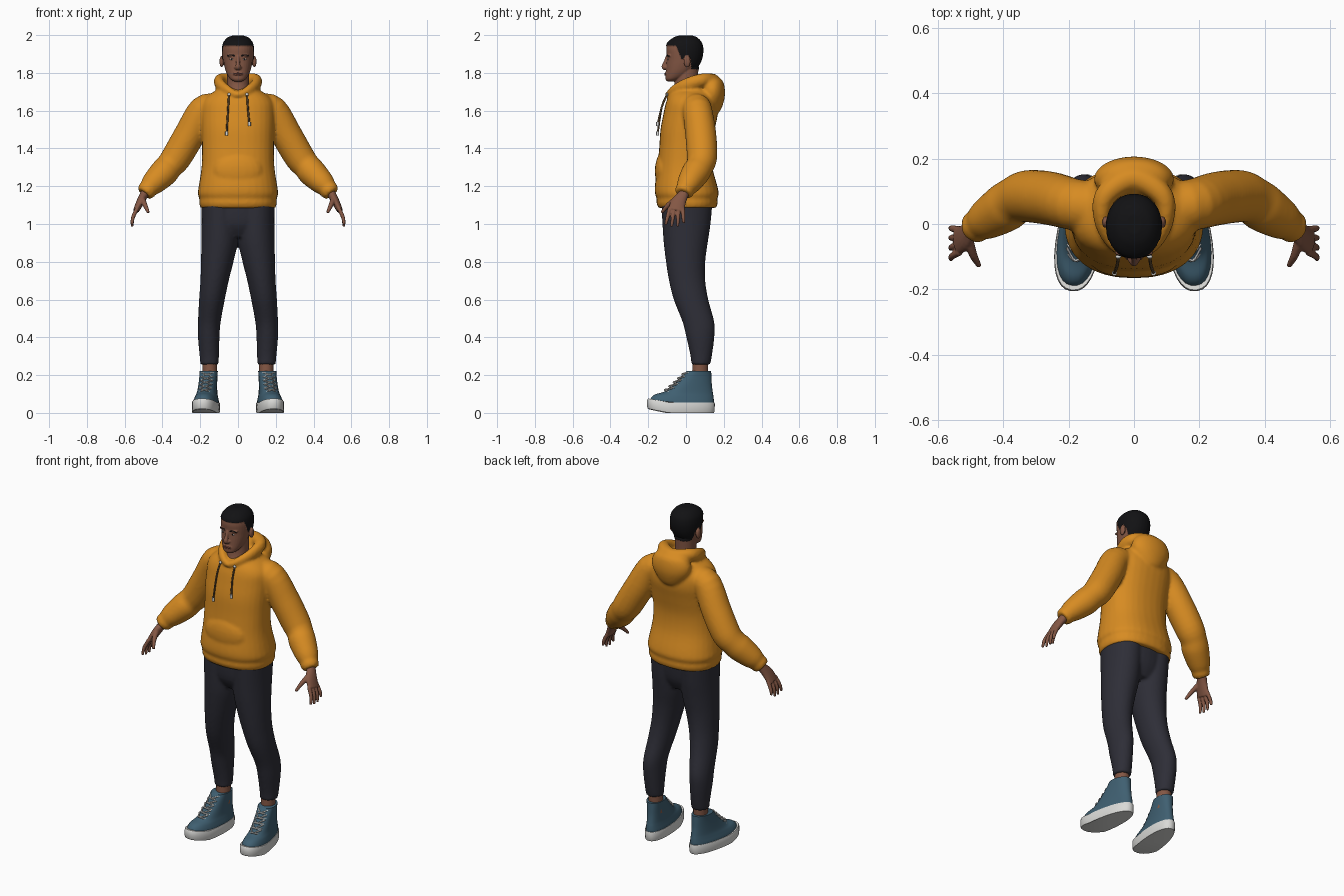
import bpy, bmesh, math
from mathutils import Vector, Matrix
from mathutils.bvhtree import BVHTree

cube = bpy.data.objects.get("Cube")
if cube:
    bpy.data.objects.remove(cube)


def material(name, r, g, b):
    m = bpy.data.materials.new(name)
    m.use_nodes = True
    m.diffuse_color = (r, g, b, 1)
    m.node_tree.nodes["Principled BSDF"].inputs["Base Color"].default_value = (r, g, b, 1)
    return m


ORANGE = material("orange fleece", .68, .26, .016)
CHARCOAL = material("charcoal cloth", .027, .027, .038)
SKIN = material("brown skin", .23, .095, .058)
BLACK = material("black hair", .006, .006, .007)
WHITE = material("white rubber", .7, .7, .68)
TEAL = material("teal canvas", .05, .115, .165)
GREY = material("grey sole", .3, .3, .3)
CORD = material("brown cord", .12, .07, .03)
LIP = material("lip", .2, .065, .045)


def spline(rows, steps, closed=False):
    """Smoothly resample rows of numbers (Catmull-Rom)."""
    n, out = len(rows), []
    pick = lambda i: Vector(rows[i % n] if closed else rows[max(0, min(n - 1, i))])
    for i in range(n if closed else n - 1):
        a, b, c, d = (pick(i + k) for k in (-1, 0, 1, 2))
        for s in range(steps):
            t = s / steps
            out.append(b + (c - a) * (t / 2) + (a * 2 - b * 5 + c * 4 - d) * (t * t / 2)
                       + (b * 3 - a - c * 3 + d) * (t ** 3 / 2))
    return out if closed else out + [pick(n - 1)]


def to_mesh(bm):
    bmesh.ops.recalc_face_normals(bm, faces=bm.faces)
    mesh = bpy.data.meshes.new("piece")
    bm.to_mesh(mesh)
    bm.free()
    return mesh


def skin_rings(rings, closed=False):
    bm = bmesh.new()
    loops = [[bm.verts.new(p) for p in ring] for ring in rings]
    n = len(loops[0])
    pairs = list(zip(loops, loops[1:])) + ([(loops[-1], loops[0])] if closed else [])
    for lo, hi in pairs:
        for i in range(n):
            j = (i + 1) % n
            bm.faces.new((lo[i], lo[j], hi[j], hi[i]))
    if not closed:
        bm.faces.new(loops[0])
        bm.faces.new(loops[-1])
    return to_mesh(bm)


def loft(rows, n=32, steps=4, power=2, taper=0):
    """Stack level rings; each row is z, centre x, half width, front y, back y."""
    rings = []
    for z, cx, rx, yf, yb in spline([Vector(r) for r in rows], steps):
        ring = []
        for i in range(n):
            a = math.tau * i / n
            c, s = (math.copysign(abs(f) ** (2 / power), f) for f in (math.cos(a), math.sin(a)))
            ring.append((cx + rx * c * (1 - taper * s), (yf + yb) / 2 + (yb - yf) / 2 * s, z))
        rings.append(ring)
    return skin_rings(rings)


def tube(rows, n=16, steps=4, closed=False, ref=(0, 1, 0)):
    """Sweep an ellipse along a path; each row is x, y, z, radius along ref, other radius."""
    pts, rings = spline(rows, steps, closed), []
    for i, p in enumerate(pts):
        after = pts[(i + 1) % len(pts)] if closed else pts[min(i + 1, len(pts) - 1)]
        before = pts[i - 1] if closed else pts[max(i - 1, 0)]
        t = (Vector(after[:3]) - Vector(before[:3])).normalized()
        u = Vector(ref)
        u = (u - t * u.dot(t)).normalized()
        v = t.cross(u)
        rings.append([Vector(p[:3]) + u * (p[3] * math.cos(a)) + v * (p[4] * math.sin(a))
                      for a in (math.tau * k / n for k in range(n))])
    return skin_rings(rings, closed)


def ball(centre, radii):
    bm = bmesh.new()
    bmesh.ops.create_uvsphere(bm, u_segments=20, v_segments=12, radius=1)
    bmesh.ops.transform(bm, verts=bm.verts,
                        matrix=Matrix.Translation(centre) @ Matrix.Diagonal((*radii, 1)))
    return to_mesh(bm)


def part(name, meshes, mats, mirror=False, voxel=0, relax=4):
    """Join pieces into an object, optionally mirrored and fused into one skin."""
    bm = bmesh.new()
    for m in meshes:
        bm.from_mesh(m)
    if mirror:
        copy = bmesh.ops.duplicate(bm, geom=bm.verts[:] + bm.edges[:] + bm.faces[:])["geom"]
        for v in copy:
            if isinstance(v, bmesh.types.BMVert):
                v.co.x *= -1
    obj = bpy.data.objects.new(name, to_mesh(bm))
    bpy.context.scene.collection.objects.link(obj)
    if voxel:
        fuse = obj.modifiers.new("fuse", "REMESH")
        fuse.mode, fuse.voxel_size = "VOXEL", voxel
        soft = obj.modifiers.new("soften", "SMOOTH")
        soft.factor, soft.iterations = .5, relax
        fused = bpy.data.meshes.new_from_object(
            obj.evaluated_get(bpy.context.evaluated_depsgraph_get()))
        obj.modifiers.clear()
        obj.data = fused
    obj.data.materials.clear()
    for m in mats:
        obj.data.materials.append(m)
    obj.data.shade_smooth()
    obj.data.set_sharp_from_angle(angle=math.radians(50))
    return obj


# Hoodie: body, sleeves, hood rim, hanging hood and front pocket
body = loft([(z, 0, rx, f, b) for z, rx, f, b in (
    (1.085, .198, -.145, .16), (1.11, .206, -.156, .168), (1.135, .205, -.155, .166),
    (1.16, .213, -.164, .173), (1.2, .208, -.165, .166), (1.3, .193, -.152, .14),
    (1.4, .19, -.142, .135), (1.5, .193, -.135, .152), (1.58, .195, -.12, .168),
    (1.64, .19, -.107, .165), (1.68, .16, -.092, .15), (1.71, .11, -.07, .13),
    (1.725, .07, -.04, .11))], power=2.3)
sleeve = tube([(x, y, z, r, r) for x, y, z, r in (
    (.12, .05, 1.61, .08), (.185, .06, 1.6, .079), (.255, .078, 1.475, .082),
    (.325, .085, 1.355, .08), (.365, .072, 1.305, .073), (.395, .05, 1.27, .075),
    (.45, .015, 1.215, .063), (.475, -.002, 1.187, .05), (.483, -.007, 1.177, .051),
    (.497, -.014, 1.16, .043))], n=28)
rim_half = [(.06, -.06, 1.712, .025, .022), (.096, .01, 1.74, .035, .026),
            (.085, .09, 1.762, .036, .034)]
rim = tube([(0, -.09, 1.685, .018, .02)] + rim_half + [(0, .14, 1.758, .038, .04)]
           + [(-r[0], *r[1:]) for r in reversed(rim_half)], closed=True, steps=6, ref=(0, 0, 1))
pouch = loft([(z, 0, rx, f, b) for z, rx, f, b in (
    (1.575, .025, .1, .15), (1.6, .07, .08, .182), (1.66, .112, .07, .203),
    (1.71, .122, .07, .206), (1.755, .1, .085, .196), (1.78, .06, .11, .17))])
pocket = ball((0, -.12, 1.28), (.13, .045, .1))
flipped = sleeve.copy()
flipped.transform(Matrix.Diagonal((-1, 1, 1, 1)))
flipped.flip_normals()
part("hoodie", [body, sleeve, flipped, rim, pouch, pocket], [ORANGE], voxel=.009, relax=3)

# Drawstrings with pale tips
for side, end, name in ((1, 1.53, "left"), (-1, 1.48, "right")):
    path = [(side * .048, -.1, 1.685), (side * .052, -.128, 1.62), (side * .06, -.15, end)]
    x, y, z = path[-1]
    part(name + "_drawstring", [tube([(*p, .005, .005) for p in path], n=8)], [CORD])
    part(name + "_drawstring_tip", [tube([(x, y, z + .01, .008, .008), (x, y, z - .012, .008, .008)],
                                         n=8, steps=1),
                                    ball(path[0], (.009, .006, .009))], [WHITE])

# Trousers: two legs fused at the hips
leg = loft([(.255, .151, .048, .028, .128), (.3, .152, .051, .024, .137), (.4, .155, .057, .002, .15),
            (.48, .152, .06, -.018, .15), (.6, .138, .068, -.065, .118), (.7, .124, .075, -.09, .102),
            (.8, .11, .086, -.106, .102), (.9, .098, .096, -.118, .115),
            (1, .095, .098, -.125, .13), (1.11, .095, .1, -.13, .14)])
hips = loft([(.93, 0, .12, -.08, .09), (1, 0, .185, -.12, .125), (1.11, 0, .195, -.13, .14)])
mirrored_leg = leg.copy()
mirrored_leg.transform(Matrix.Diagonal((-1, 1, 1, 1)))
mirrored_leg.flip_normals()
part("trousers", [leg, mirrored_leg, hips], [CHARCOAL], voxel=.009, relax=3)
part("ankles", [loft([(.15, .148, .038, .03, .115), (.27, .15, .039, .035, .118)])], [SKIN], mirror=True)

# High-top shoes, built facing forward then turned out
turn = Matrix.Translation((.163, 0, 0)) @ Matrix.Rotation(math.radians(8), 4, "Z")


def shoe_piece(mesh, rule=None):
    for v in mesh.vertices:
        v.co.z += .2 * max(0, -.1 - v.co.y)
    for f in mesh.polygons:
        f.material_index = int(bool(rule and rule(f)))
    mesh.transform(turn)
    return mesh


upper = loft([(z, 0, rx, f, b) for z, rx, f, b in (
    (.03, .064, -.195, .148), (.06, .062, -.188, .149), (.085, .056, -.165, .147),
    (.11, .05, -.115, .143), (.15, .047, -.065, .138), (.19, .046, -.025, .136),
    (.222, .047, .004, .134))], power=2.3, taper=.12, steps=6)
sole = loft([(z, 0, rx, f, b) for z, rx, f, b in (
    (0, .064, -.2, .146), (.006, .068, -.207, .152), (.05, .068, -.207, .154),
    (.055, .064, -.2, .15))], power=2.3, taper=.12, steps=2)
part("shoe_uppers", [shoe_piece(upper, lambda f: f.center.y < -.122)], [TEAL, WHITE], mirror=True)
part("shoe_soles", [shoe_piece(sole, lambda f: f.normal.z < -.6)], [WHITE, GREY], mirror=True)
laces = []
for i in range(5):
    y, z = -.11 + .023 * i, .118 + .021 * i
    for s in (-1, 1):
        laces.append(shoe_piece(tube([(s * .032, y + .022, z - .008, .004, .004),
                                      (0, y - .004, z + .002, .004, .004),
                                      (-s * .032, y + .032, z + .012, .004, .004)], n=6)))
part("shoe_laces", laces, [WHITE], mirror=True)

# Hands: palm, four fingers and thumb
hand = [tube([(.475, .002, 1.19, .03, .026), (.497, -.015, 1.155, .029, .023),
              (.518, -.04, 1.115, .04, .021), (.54, -.053, 1.07, .043, .016)])]
for k, drop in enumerate((.01, 0, .002, .02)):
    y = -.086 + .023 * k
    hand.append(tube([(.533, y, 1.085, .011, .011), (.556, y - .012 + .005 * k, 1.035, .0105, .0105),
                      (.561, y - .022 + .009 * k, .985 + drop, .007, .007)], n=10))
hand.append(tube([(.508, -.045, 1.135, .018, .016), (.492, -.095, 1.1, .013, .013),
                  (.474, -.128, 1.06, .008, .008)], n=10))
part("hands", hand, [SKIN], mirror=True, voxel=.004, relax=3)

# Head and neck with nose, brow, ears and chin in one skin
skull = loft([(z, 0, rx, f, b) for z, rx, f, b in (
    (1.755, .022, -.1, -.06), (1.766, .04, -.108, -.03), (1.785, .054, -.109, .01),
    (1.81, .065, -.106, .04), (1.84, .073, -.104, .065), (1.87, .078, -.102, .08),
    (1.9, .081, -.103, .087), (1.93, .081, -.104, .088), (1.96, .074, -.095, .08),
    (1.985, .052, -.062, .056), (1.995, .022, -.03, .028))], power=2.15)
neck = loft([(1.64, 0, .075, -.085, .07), (1.69, 0, .068, -.076, .065),
             (1.74, 0, .058, -.062, .063), (1.83, 0, .058, -.055, .066)])
nose = tube([(0, -.099, 1.888, .008, .008), (0, -.111, 1.855, .009, .01),
             (0, -.117, 1.834, .013, .014), (0, -.106, 1.822, .012, .016)], n=12)
features = [ball((s * x, y, z), r) for s in (-1, 1) for x, y, z, r in (
    (.087, .006, 1.86, (.011, .018, .031)), (.034, -.088, 1.891, (.026, .012, .007)),
    (.013, -.106, 1.829, (.008, .01, .007)))]
mouth = ball((0, -.1, 1.794), (.03, .012, .014))
head = part("head", [skull, neck, nose, mouth] + features, [SKIN, BLACK], voxel=.0035, relax=3)


def hairline(y):
    if y < -.05:
        return 1.943
    if y < -.022:
        return 1.943 - (y + .05) * 2.5
    return 1.873 if y < .025 else 1.82


raised = set()
for f in head.data.polygons:
    c = f.center
    ear = abs(c.x) > .083 and c.z < 1.895 and c.y < .03
    if c.z > hairline(c.y) and not ear:
        f.material_index = 1
        raised.update(f.vertices)
lift = {i: head.data.vertices[i].normal * .004 for i in raised}
for i, offset in lift.items():
    head.data.vertices[i].co += offset

# Eyes, brows and lips laid on the face
tree = BVHTree.FromPolygons([v.co for v in head.data.vertices], [f.vertices[:] for f in head.data.polygons])
on_face = lambda x, z: tree.ray_cast(Vector((x, -1, z)), Vector((0, 1, 0)))[0]
part("eye_whites", [ball(on_face(.033, 1.873), (.011, .003, .0045))], [WHITE], mirror=True)
part("pupils", [ball(on_face(.033, 1.873), (.0045, .0045, .0045))], [BLACK], mirror=True)
part("eyebrows", [tube([(*on_face(x, z), .002, .0035) for x, z in (
    (.016, 1.889), (.034, 1.895), (.054, 1.89))], n=8)], [BLACK], mirror=True)
part("lips", [tube([(*on_face(x, z), .003, r) for x, r in ((-.024, .001), (0, .004), (.024, .001))], n=8)
              for z in (1.797, 1.79)], [LIP])
